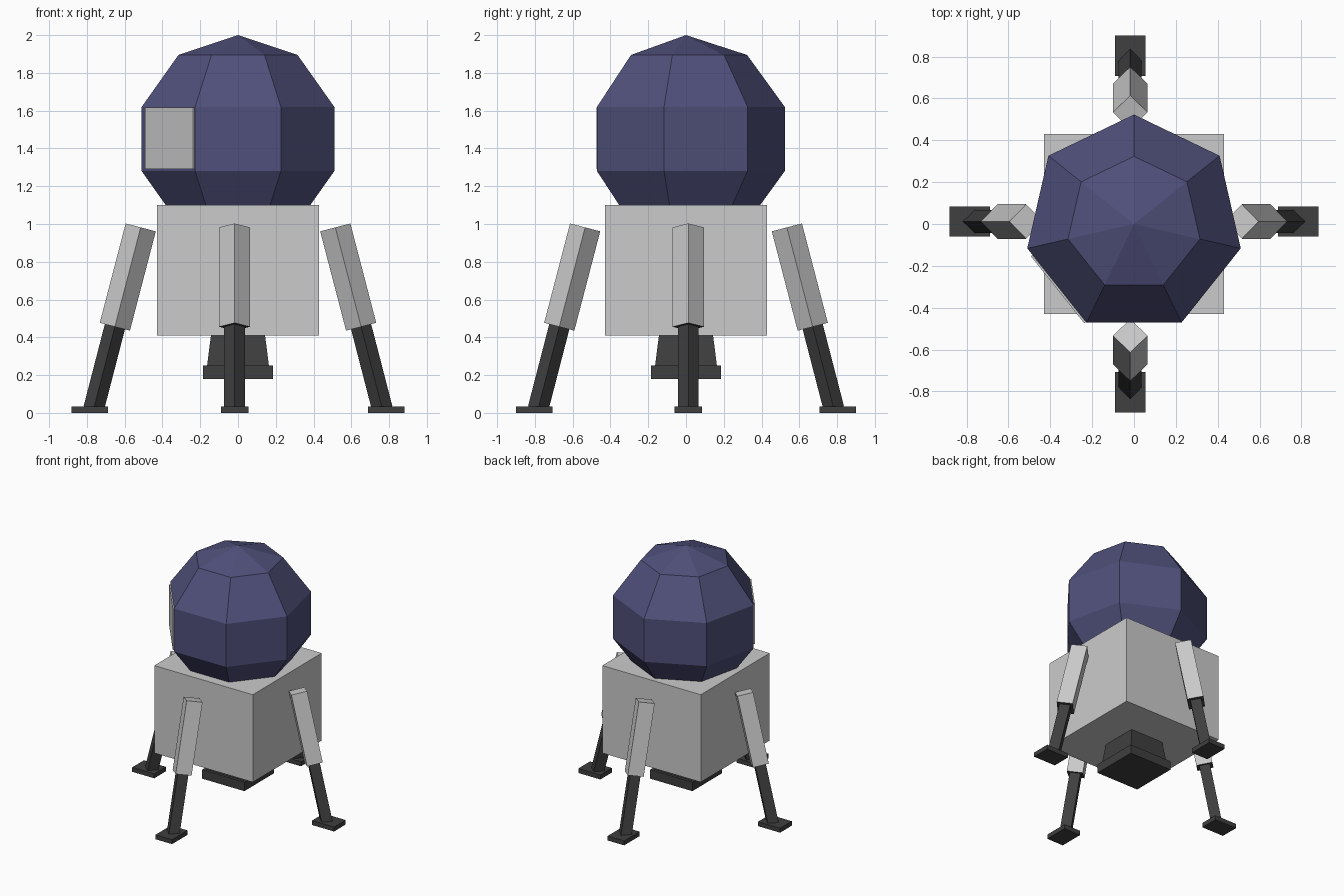
import bpy, bmesh, math
from mathutils import Vector, Matrix

if "Cube" in bpy.data.objects:
    bpy.data.objects.remove(bpy.data.objects["Cube"])


def material(name, rgb):
    m = bpy.data.materials.new(name)
    m.diffuse_color = (*rgb, 1)
    m.use_nodes = True
    m.node_tree.nodes["Principled BSDF"].inputs["Base Color"].default_value = m.diffuse_color
    return m


NAVY = material("navy", (0.08, 0.08, 0.2))
BLACK = material("black", (0.05, 0.05, 0.05))
GREY = material("grey", (0.8, 0.8, 0.8))


def add_object(name, bm, *mats):
    bmesh.ops.recalc_face_normals(bm, faces=bm.faces)
    mesh = bpy.data.meshes.new(name)
    bm.to_mesh(mesh)
    bm.free()
    for m in mats:
        mesh.materials.append(m)
    ob = bpy.data.objects.new(name, mesh)
    bpy.context.collection.objects.link(ob)
    return ob


def box(name, centre, size, mat, turn=0):
    bm = bmesh.new()
    bmesh.ops.create_cube(bm, size=1, matrix=Matrix.Translation(centre)
                          @ Matrix.Rotation(turn, 4, 'Z') @ Matrix.Diagonal((*size, 1)))
    return add_object(name, bm, mat)


def diamond_bar(name, top, bottom, diagonal, turn, mat, end_mat):
    """Four-sided bar, edge-on to its tilt; the lower end cap uses end_mat."""
    axis = top - bottom
    tilt = math.atan2(math.hypot(axis.x, axis.y), axis.z)
    bm = bmesh.new()
    ring_low, ring_high = [], []
    rot = Matrix.Rotation(turn, 3, 'Z') @ Matrix.Rotation(-tilt, 3, 'Y')
    for i in range(4):
        a = i * math.pi / 2
        p = rot @ Vector((math.cos(a), math.sin(a), 0)) * (diagonal / 2)
        ring_low.append(bm.verts.new(bottom + p))
        ring_high.append(bm.verts.new(top + p))
    for i in range(4):
        j = (i + 1) % 4
        bm.faces.new((ring_low[i], ring_low[j], ring_high[j], ring_high[i]))
    bm.faces.new(ring_high)
    bm.faces.new(ring_low[::-1]).material_index = 1
    add_object(name, bm, mat, end_mat)


# Descent body
box("body", (0, 0, 0.755), (0.86, 0.86, 0.69), GREY)

# Seven-sided cabin with one corner towards the back
R, CZ = 0.55, 1.45
bm = bmesh.new()
bmesh.ops.create_uvsphere(bm, u_segments=7, v_segments=5, radius=R)
v = max(bm.verts, key=lambda v: v.co.xy.length)
spin = math.pi / 2 - math.atan2(v.co.y, v.co.x)
bm.transform(Matrix.Translation((0, 0, CZ)) @ Matrix.Rotation(spin, 4, 'Z'))
add_object("cabin", bm, NAVY)

# Window plate on the front left cabin panel
ang = math.pi / 2 + 3 * 2 * math.pi / 7 - math.pi / 7
apothem = R * math.sin(math.radians(72)) * math.cos(math.pi / 7)
n = Vector((math.cos(ang), math.sin(ang), 0))
t = Vector((-n.y, n.x, 0))
box("window", n * apothem + t * 0.018 + Vector((0, 0, 1.455)),
    (0.02, 0.41, 0.325), GREY, ang)

# Engine nozzle: square frustum and rim
bm = bmesh.new()
bmesh.ops.create_cone(bm, cap_ends=True, segments=4, radius1=0.165 * math.sqrt(2),
                      radius2=0.142 * math.sqrt(2), depth=0.18)
v = bm.verts[:][0]
spin = math.pi / 4 - math.atan2(v.co.y, v.co.x)
bm.transform(Matrix.Translation((0, 0, 0.33)) @ Matrix.Rotation(spin, 4, 'Z'))
add_object("nozzle", bm, BLACK)
box("nozzle_rim", (0, 0, 0.215), (0.37, 0.37, 0.07), BLACK)

# Four splayed legs: sleeve, strut and foot pad
for i, side in enumerate(("right", "back", "left", "front")):
    turn = i * math.pi / 2
    out = Vector((round(math.cos(turn)), round(math.sin(turn)), 0))
    shift = Vector((0, 0.012, 0)) if i % 2 == 0 else Vector((-0.018, 0, 0))
    extra = 0.0 if i % 2 == 0 else 0.019

    def point(r, z):
        return out * (r + extra) + shift + Vector((0, 0, z))

    diamond_bar(side + "_leg_sleeve", point(0.515, 0.982), point(0.652, 0.456),
                0.165, turn, GREY, BLACK)
    diamond_bar(side + "_leg_strut", point(0.626, 0.556), point(0.764, 0.022),
                0.11, turn, BLACK, BLACK)
    box(side + "_foot_pad", point(0.785, 0.0175), (0.192, 0.145, 0.035), BLACK, turn)
